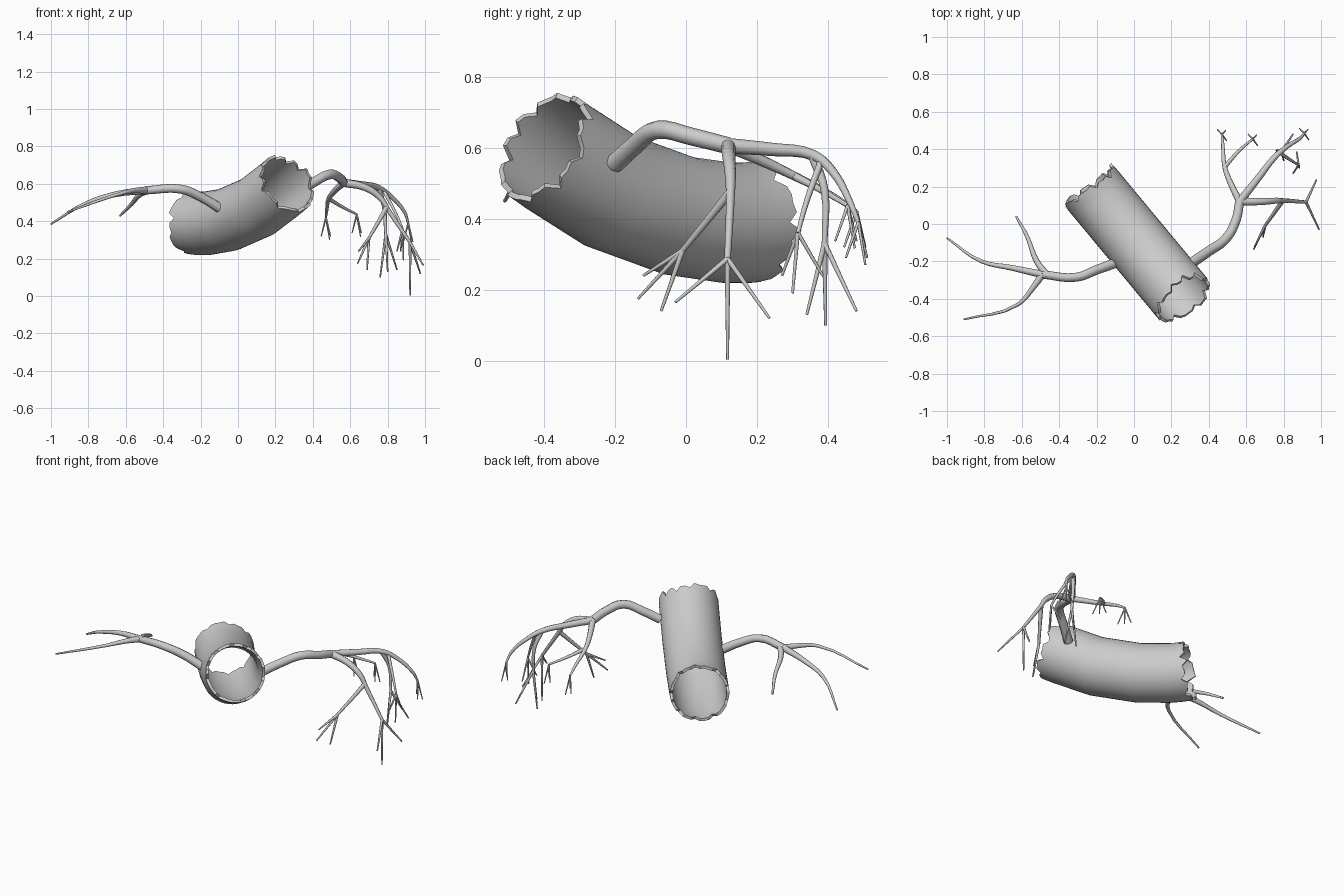
import bpy, bmesh, math, random
from mathutils import Vector

random.seed(7)
old = bpy.data.objects.get("Cube")
if old:
    bpy.data.objects.remove(old)

# Single flat colour
bark = bpy.data.materials.new("pale_grey_wood")
bark.use_nodes = True
GREY = (0.6, 0.6, 0.6, 1)
bark.diffuse_color = GREY
bark.node_tree.nodes["Principled BSDF"].inputs["Base Color"].default_value = GREY


def activate(obj):
    bpy.ops.object.select_all(action='DESELECT')
    obj.select_set(True)
    bpy.context.view_layer.objects.active = obj


# Hollow bent log: rings swept along a path, with broken ends
SIDES = 40
path = [Vector((-0.07 - 0.83 * y, y, z)) for y, z in
        [(-.405, .605), (-.36, .573), (-.21, .477), (-.02, .408), (.12, .388), (.165, .388), (.205, .392)]]


def ragged_edge():
    """End offset per column: rounded chips with narrow splits between them."""
    edge = []
    while len(edge) < SIDES:
        width = random.choice((3, 4, 5))
        height = random.uniform(-.012, .016)
        edge += [height - .028] + [height + random.uniform(-.006, .006) for _ in range(width - 1)]
    return edge[:SIDES]


def build_log():
    bm = bmesh.new()
    rings = []
    last = len(path) - 1
    for i, centre in enumerate(path):
        along = (path[min(i + 1, last)] - path[max(i - 1, 0)]).normalized()
        side = along.cross(Vector((0, 0, 1))).normalized()
        up = side.cross(along)
        edge = ragged_edge() if i in (0, last) else [0] * SIDES
        sign = -1 if i == 0 else 1
        ring = []
        for k in range(SIDES):
            a = math.tau * k / SIDES
            spoke = side * math.cos(a) + up * math.sin(a)
            ring.append(bm.verts.new(centre + spoke * .17 + along * edge[k] * sign))
        rings.append(ring)
    for r0, r1 in zip(rings, rings[1:]):
        for k in range(SIDES):
            n = (k + 1) % SIDES
            bm.faces.new((r0[k], r0[n], r1[n], r1[k]))
    bmesh.ops.recalc_face_normals(bm, faces=bm.faces)
    mesh = bpy.data.meshes.new("hollow_log")
    bm.to_mesh(mesh)
    bm.free()
    log = bpy.data.objects.new("hollow_log", mesh)
    bpy.context.collection.objects.link(log)
    mesh.materials.append(bark)
    wall = log.modifiers.new("wall", 'SOLIDIFY')
    wall.thickness = .016
    wall.offset = -1
    activate(log)
    bpy.ops.object.modifier_apply(modifier="wall")
    bpy.ops.object.shade_smooth_by_angle(angle=math.radians(35))


def limb(name, points, r0, r1):
    """Tapered round branch through the points."""
    curve = bpy.data.curves.new(name, 'CURVE')
    curve.dimensions = '3D'
    curve.bevel_depth = 1
    curve.bevel_resolution = 2
    curve.resolution_u = 4
    curve.use_fill_caps = True
    spline = curve.splines.new('BEZIER')
    spline.bezier_points.add(len(points) - 1)
    for i, (bp, p) in enumerate(zip(spline.bezier_points, points)):
        bp.co = p
        bp.handle_left_type = bp.handle_right_type = 'AUTO'
        bp.radius = r0 + (r1 - r0) * i / (len(points) - 1)
    obj = bpy.data.objects.new(name, curve)
    bpy.context.collection.objects.link(obj)
    curve.materials.append(bark)
    activate(obj)
    bpy.ops.object.convert(target='MESH')
    bpy.ops.object.shade_smooth_by_angle(angle=math.radians(50))


def spray(name, root, tips, r0=.008, r1=.004):
    """Thin twigs fanning out from one root."""
    for i, tip in enumerate(tips):
        limb(f"{name}_{i + 1}", [root, tip], r0, r1)


build_log()

# Right branch: bare, three forks
fork = (-.49, -.27, .565)
limb("right_branch", [(-.09, -.205, .465), (-.2, -.245, .53), (-.31, -.285, .572), fork], .027, .022)
limb("right_fork_back", [(-.46, -.28, .57), (-.52, -.2, .545), (-.57, -.07, .49), (-.63, .04, .43)], .02, .006)
limb("right_fork_middle", [fork, (-.65, -.235, .545), (-.815, -.2, .495), (-1, -.075, .385)], .02, .005)
limb("right_fork_front", [fork, (-.54, -.34, .565), (-.62, -.43, .55), (-.91, -.51, .45)], .02, .005)

# Left branch: main limb and three drooping forks
fork = (.565, .12, .605)
limb("left_branch", [(.32, -.2, .555), (.4, -.145, .605), (.49, -.08, .65), (.545, .02, .63), fork], .028, .024)
limb("left_fork_outer", [fork, (.66, .24, .595), (.755, .36, .578), (.82, .415, .53), (.89, .46, .45), (.91, .485, .39)],
     .022, .006)
limb("left_fork_back", [fork, (.52, .21, .565), (.485, .305, .52), (.475, .42, .46), (.47, .48, .42)], .019, .006)
limb("left_fork_side", [fork, (.68, .12, .58), (.765, .125, .52), (.8, .125, .465), (.92, .117, .287)], .022, .009)

# Smaller shoots off the forks
limb("back_shoot", [(.485, .305, .52), (.56, .39, .475), (.635, .455, .437)], .012, .006)
limb("side_shoot", [(.795, .125, .475), (.75, .06, .395), (.7, -.01, .31)], .013, .008)
limb("outer_shoot", [(.755, .36, .57), (.78, .39, .48), (.79, .39, .33)], .014, .008)
limb("inner_shoot", [(.78, .38, .56), (.84, .34, .45), (.88, .315, .36)], .01, .006)

# Twigs hanging from the shoots
spray("side_twig", (.92, .117, .287), [(.92, .117, .004), (.975, .235, .12), (.99, -.03, .165)])
spray("front_twig", (.7, -.01, .31), [(.64, -.135, .175), (.645, -.12, .24), (.69, -.07, .14)])
spray("hanging_twig", (.79, .39, .33), [(.76, .393, .1), (.8, .34, .13), (.85, .48, .14)])
spray("inner_twig", (.88, .315, .36), [(.885, .3, .19), (.85, .27, .24), (.87, .385, .24)], .006)

fine = [(.02, .02, -.12), (-.025, .025, -.1), (.025, -.035, -.1)]
for name, root in (("outer_tuft", (.91, .485, .39)), ("back_tuft", (.47, .48, .42)), ("shoot_tuft", (.635, .455, .437))):
    spray(name, root, [Vector(root) + Vector(d) for d in fine], .005, .003)
